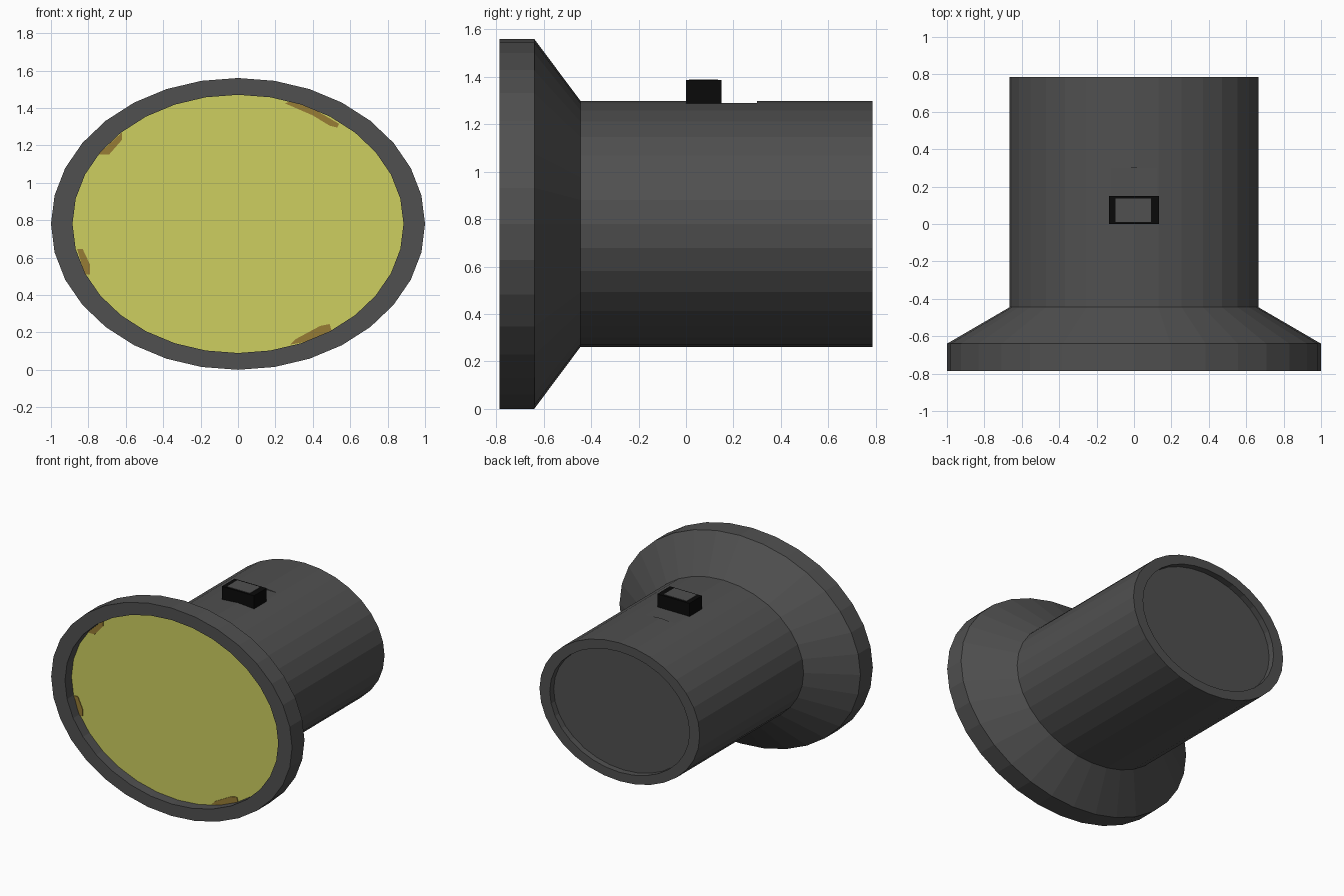
import bpy, bmesh
from math import sin, cos, pi

cube = bpy.data.objects.get("Cube")
if cube:
    bpy.data.objects.remove(cube, do_unlink=True)

SIDES = 32
MID_Z = 0.78      # height of the lamp axis
SQUASH = 0.78     # height of the oval over its width
LENS_Y = -0.71


def material(name, rgb):
    mat = bpy.data.materials.new(name)
    mat.use_nodes = True
    mat.diffuse_color = (*rgb, 1)
    mat.node_tree.nodes["Principled BSDF"].inputs["Base Color"].default_value = (*rgb, 1)
    return mat


grey = material("dark grey casing", (0.08, 0.08, 0.08))
yellow = material("yellow lens", (0.61, 0.62, 0.115))
brown = material("brown clip", (0.31, 0.20, 0.035))
black = material("black switch", (0.003, 0.003, 0.003))


def finish(name, bm, *mats):
    bmesh.ops.recalc_face_normals(bm, faces=bm.faces)
    mesh = bpy.data.meshes.new(name)
    bm.to_mesh(mesh)
    bm.free()
    for mat in mats:
        mesh.materials.append(mat)
    obj = bpy.data.objects.new(name, mesh)
    bpy.context.collection.objects.link(obj)
    return obj


def box(name, low, high, *mats):
    bm = bmesh.new()
    bmesh.ops.create_cube(bm, size=1)
    for v in bm.verts:
        for i in range(3):
            v.co[i] = low[i] if v.co[i] < 0 else high[i]
    return finish(name, bm, *mats)


# Casing: oval rings from the lens, round the flared head, to the tail cap
profile = [(0.885, LENS_Y), (0.885, -0.787), (1.0, -0.787), (1.0, -0.64),
           (0.665, -0.445), (0.665, 0.787), (0.58, 0.787), (0.58, 0.74)]
bm = bmesh.new()
rings = [[bm.verts.new((r * sin(2 * pi * i / SIDES), y,
                        MID_Z + SQUASH * r * cos(2 * pi * i / SIDES)))
          for i in range(SIDES)] for r, y in profile]
for a, b in zip(rings, rings[1:]):
    for i in range(SIDES):
        j = (i + 1) % SIDES
        bm.faces.new((a[i], a[j], b[j], b[i]))
bm.faces.new(rings[0]).material_index = 1
bm.faces.new(rings[-1])
casing = finish("casing_and_lens", bm, grey, yellow)

# Flat switch slot on top of the barrel
cutter = box("slot_cutter", (-0.14, 0.0, 1.2895), (0.14, 0.30, 1.5))
cutter.hide_render = True
cut = casing.modifiers.new("switch_slot", 'BOOLEAN')
cut.operation = 'DIFFERENCE'
cut.solver = 'EXACT'
cut.object = cutter
bpy.context.view_layer.objects.active = casing
bpy.ops.object.modifier_apply(modifier=cut.name)
bpy.data.objects.remove(cutter, do_unlink=True)

# Sliding switch with a grey thumb pad
box("switch", (-0.133, 0.0, 1.28), (0.133, 0.15, 1.387), black)
box("switch_pad", (-0.10, 0.012, 1.385), (0.09, 0.135, 1.39), grey)

# Thin clips lying on the lens beside the rim
clips = {
    "upper_left_clip": [(0.25, 1.425), (0.29, 1.437), (0.42, 1.385), (0.54, 1.315), (0.53, 1.295), (0.49, 1.305), (0.40, 1.36)],
    "upper_right_clip": [(-0.75, 1.15), (-0.62, 1.27), (-0.62, 1.23), (-0.69, 1.15)],
    "lower_right_clip": [(-0.86, 0.645), (-0.83, 0.645), (-0.79, 0.56), (-0.79, 0.51), (-0.82, 0.51)],
    "lower_left_clip": [(0.28, 0.135), (0.37, 0.15), (0.50, 0.21), (0.49, 0.245), (0.44, 0.235), (0.31, 0.165)],
}
for name, outline in clips.items():
    bm = bmesh.new()
    face = bm.faces.new([bm.verts.new((x, LENS_Y, z)) for x, z in outline])
    out = bmesh.ops.extrude_face_region(bm, geom=[face])
    for v in out["geom"]:
        if isinstance(v, bmesh.types.BMVert):
            v.co.y -= 0.005
    finish(name, bm, brown)
